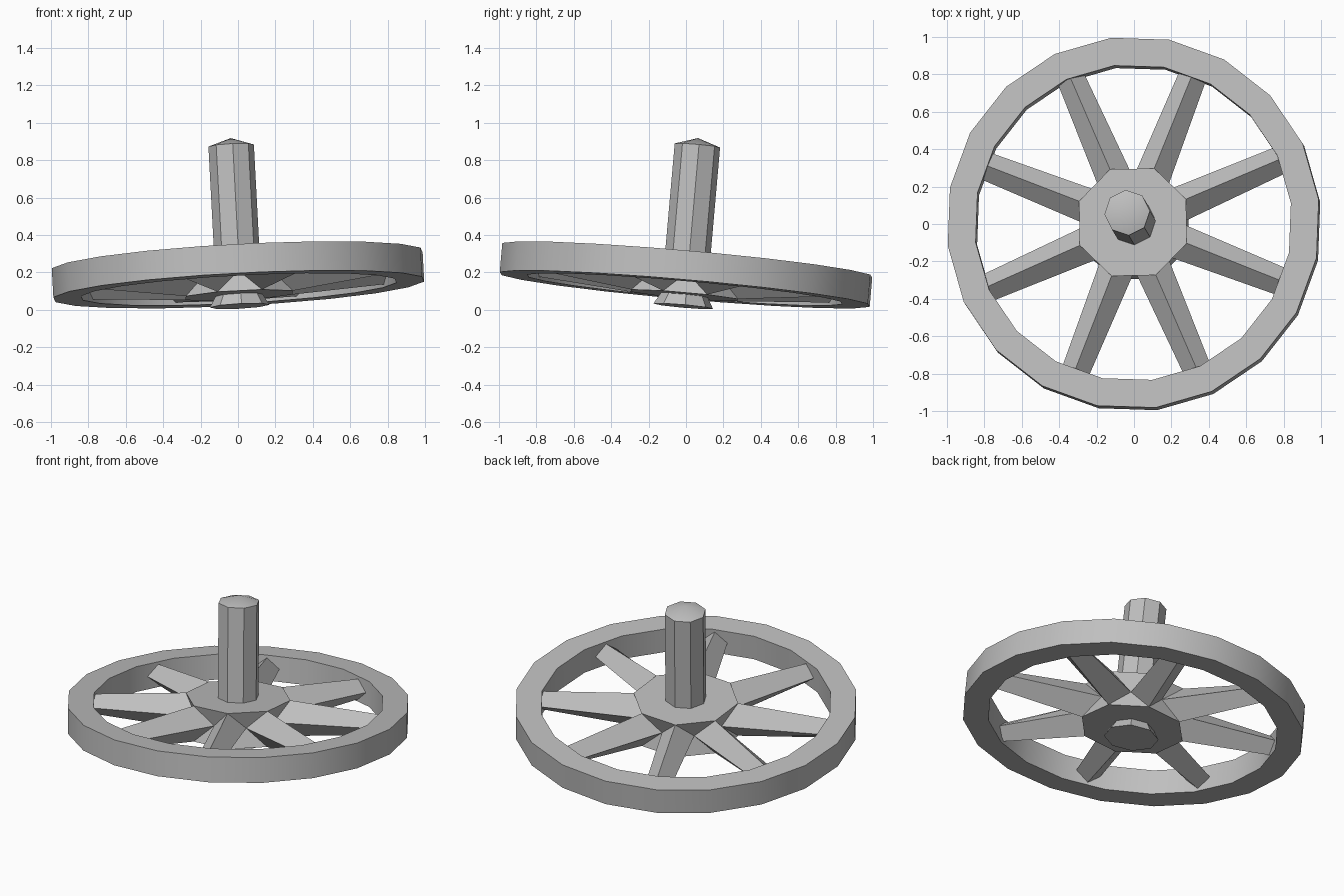
import bpy
import bmesh
from math import cos, sin, pi, radians
from mathutils import Matrix, Vector

if "Cube" in bpy.data.objects:
    bpy.data.objects.remove(bpy.data.objects["Cube"])

# Single flat colour
grey = bpy.data.materials.new("light grey")
grey.use_nodes = True
colour = (0.52, 0.52, 0.52, 1)
grey.diffuse_color = colour
grey.node_tree.nodes["Principled BSDF"].inputs["Base Color"].default_value = colour

# The whole wheel leans slightly on its axle
axis = Vector((-0.053, 0.088, 1)).normalized()
lean = Matrix.Translation((0, 0, 0.187)) @ \
    Vector((0, 0, 1)).rotation_difference(axis).to_matrix().to_4x4()


def finish(name, bm, spin=0):
    """Turn a bmesh into a leaned, shaded object."""
    bmesh.ops.recalc_face_normals(bm, faces=bm.faces)
    mesh = bpy.data.meshes.new(name)
    bm.to_mesh(mesh)
    bm.free()
    mesh.materials.append(grey)
    obj = bpy.data.objects.new(name, mesh)
    bpy.context.collection.objects.link(obj)
    obj.matrix_world = lean @ Matrix.Rotation(spin, 4, "Z")
    bpy.ops.object.select_all(action="DESELECT")
    obj.select_set(True)
    bpy.context.view_layer.objects.active = obj
    bpy.ops.object.shade_smooth_by_angle(angle=radians(30))
    return obj


def lathe(name, profile, sides, spin, closed=False):
    """Sweep (radius, height) points around the axle; cap open ends."""
    bm = bmesh.new()
    rings = []
    for r, z in profile:
        rings.append([bm.verts.new((r * cos(2 * pi * i / sides),
                                    r * sin(2 * pi * i / sides), z))
                      for i in range(sides)])
    pairs = list(zip(rings, rings[1:]))
    if closed:
        pairs.append((rings[-1], rings[0]))
    else:
        bm.faces.new(rings[0])
        bm.faces.new(rings[-1])
    for a, b in pairs:
        for i in range(sides):
            j = (i + 1) % sides
            bm.faces.new((a[i], a[j], b[j], b[i]))
    # Collapse zero-radius rings to a tip
    bmesh.ops.remove_doubles(bm, verts=bm.verts, dist=0.0005)
    return finish(name, bm, radians(spin))


# Rim
lathe("rim", [(1.0, -0.078), (1.0, 0.078), (0.85, 0.078), (0.85, -0.078)],
      20, 7, closed=True)

# Hub with a pinched waist
HUB_R, HUB_H, WAIST = 0.31, 0.11, 0.25
SPIN = 23.5
lathe("hub", [(HUB_R, -HUB_H), (WAIST / cos(pi / 8), 0), (HUB_R, HUB_H)], 8, SPIN)

# Axle with a low pointed cap, and the flared foot under the hub
lathe("axle", [(0.122, 0.05), (0.122, 0.695), (0, 0.735)], 8, 4)
lathe("foot", [(0.16, -0.168), (0.115, -0.09)], 8, 4)

# Tapered diamond spokes running from the hub corners into the rim
side_x, side_y = WAIST * cos(pi / 8), WAIST * sin(pi / 8)
root = [(HUB_R, 0, HUB_H), (side_x, side_y, 0),
        (HUB_R, 0, -HUB_H), (side_x, -side_y, 0)]
END_R, END_W, END_H = 0.87, 0.075, 0.06
tip = [(END_R, 0, END_H), (END_R, END_W, 0),
       (END_R, 0, -END_H), (END_R, -END_W, 0)]
for n in range(8):
    bm = bmesh.new()
    a = [bm.verts.new(p) for p in root]
    b = [bm.verts.new(p) for p in tip]
    for i in range(4):
        j = (i + 1) % 4
        bm.faces.new((a[i], a[j], b[j], b[i]))
    bm.faces.new(b)
    bm.faces.new((a[0], a[1], a[3]))
    bm.faces.new((a[1], a[2], a[3]))
    finish(f"spoke_{n + 1}", bm, radians(SPIN + 45 * n))
